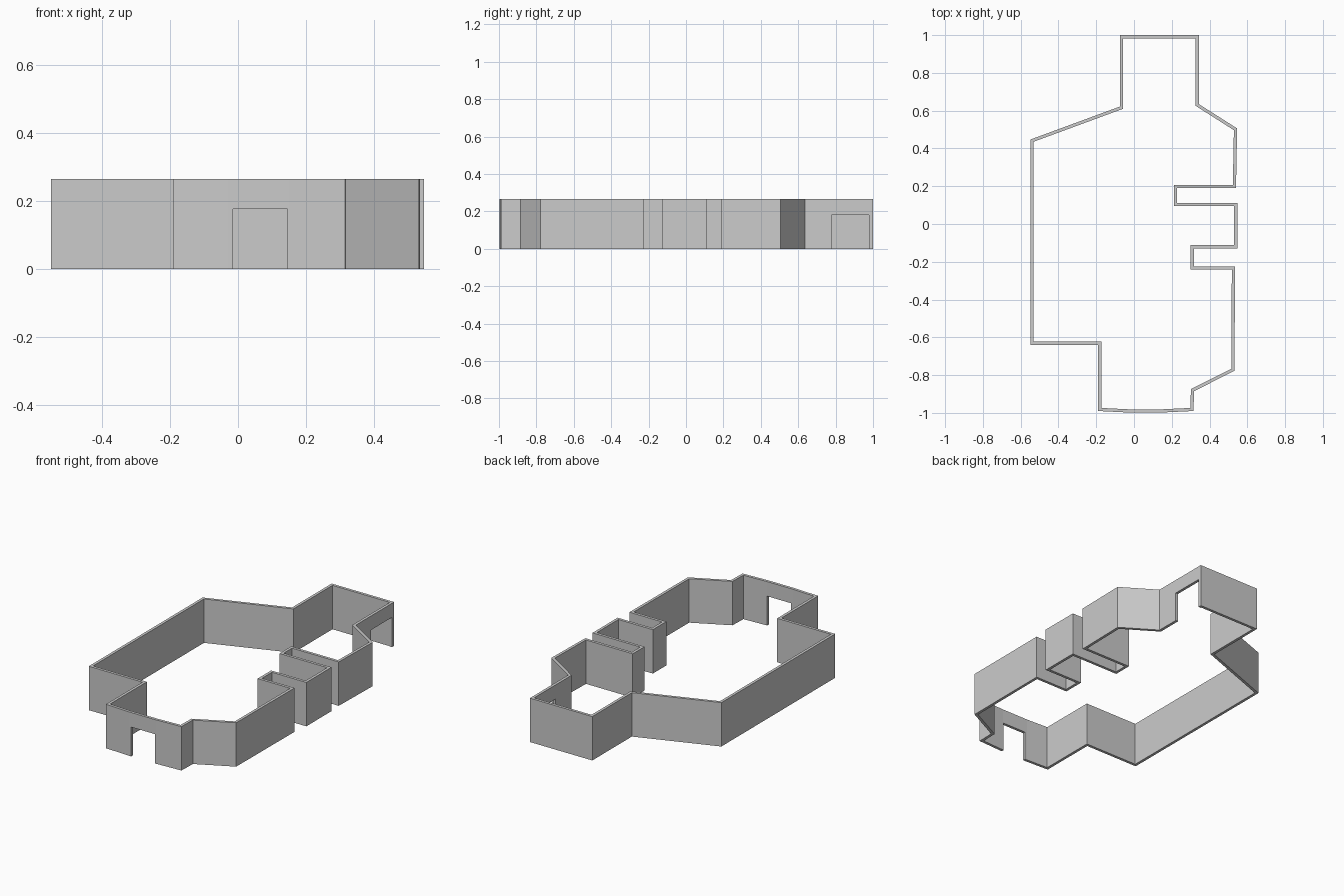
import bpy, bmesh
from mathutils import Vector

if "Cube" in bpy.data.objects:
    bpy.data.objects.remove(bpy.data.objects["Cube"])

HEIGHT = 0.265
THICK = 0.017

# Outer floor-plan outline, clockwise from the back left corner
OUTLINE = [(-0.074, 1.0), (0.343, 1.0), (0.343, 0.635), (0.546, 0.506),
           (0.54, 0.19), (0.228, 0.19), (0.228, 0.111), (0.547, 0.111),
           (0.547, -0.129), (0.317, -0.129), (0.317, -0.224), (0.535, -0.224),
           (0.532, -0.777), (0.318, -0.885), (0.315, -0.99),
           (0.15, -0.998), (-0.03, -0.998), (-0.19, -0.99),
           (-0.19, -0.64), (-0.549, -0.64), (-0.549, 0.447), (-0.074, 0.622)]


def inset(points, dist):
    """Mitred inward offset of a clockwise outline."""
    pts = [Vector(p) for p in points]
    result = []
    for i, p in enumerate(pts):
        a = (p - pts[i - 1]).normalized()
        b = (pts[(i + 1) % len(pts)] - p).normalized()
        na, nb = Vector((a.y, -a.x)), Vector((b.y, -b.x))
        result.append(p + (na + nb) * dist / (1 + na.dot(nb)))
    return result


def build_walls(name):
    bm = bmesh.new()
    loops = [[bm.verts.new((p[0], p[1], z)) for p in pts]
             for pts, z in ((OUTLINE, 0), (OUTLINE, HEIGHT),
                            (inset(OUTLINE, THICK), HEIGHT),
                            (inset(OUTLINE, THICK), 0))]
    n = len(OUTLINE)
    for k in range(4):
        a, b = loops[k], loops[(k + 1) % 4]
        for i in range(n):
            j = (i + 1) % n
            bm.faces.new((a[i], a[j], b[j], b[i]))
    bmesh.ops.recalc_face_normals(bm, faces=bm.faces)
    mesh = bpy.data.meshes.new(name)
    bm.to_mesh(mesh)
    bm.free()
    obj = bpy.data.objects.new(name, mesh)
    bpy.context.collection.objects.link(obj)
    return obj


def cut_doorway(wall, lo, hi):
    """Cut a box-shaped opening between two corners."""
    lo, hi = Vector(lo), Vector(hi)
    bpy.ops.mesh.primitive_cube_add(size=1, location=(lo + hi) / 2)
    cutter = bpy.context.object
    cutter.name = "doorway_cutter"
    cutter.scale = hi - lo
    cutter.hide_render = True
    mod = wall.modifiers.new("doorway", 'BOOLEAN')
    mod.operation = 'DIFFERENCE'
    mod.solver = 'EXACT'
    mod.object = cutter
    bpy.context.view_layer.objects.active = wall
    bpy.ops.object.modifier_apply(modifier=mod.name)
    bpy.data.objects.remove(cutter)


walls = build_walls("room_walls")
# Front doorway and right-hand doorway near the back
cut_doorway(walls, (-0.015, -1.05, -0.1), (0.145, -0.93, 0.177))
cut_doorway(walls, (0.30, 0.778, -0.1), (0.39, 0.979, 0.18))
